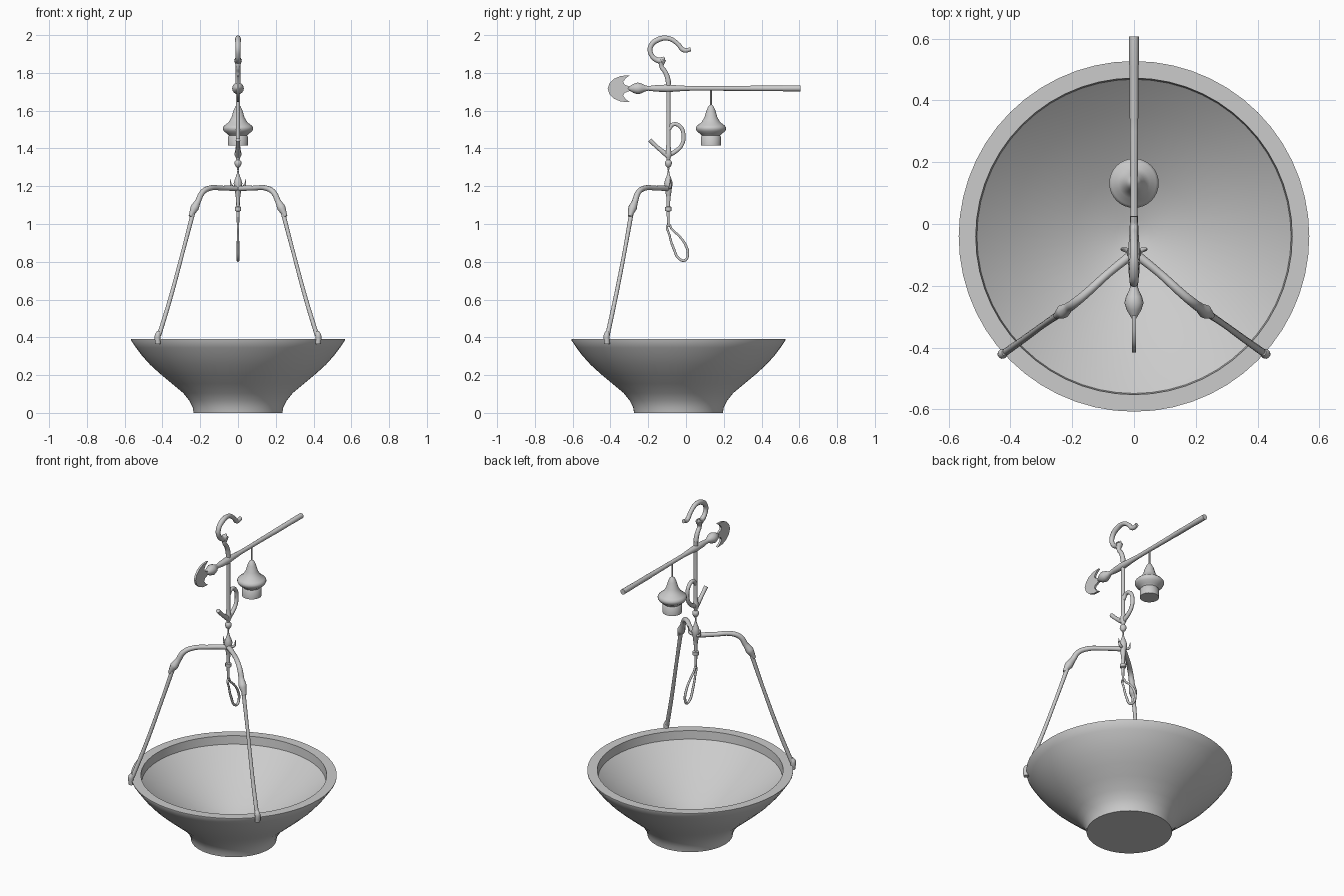
import bpy, bmesh, math
from mathutils import Matrix

PY = -0.093  # y of the hanging post


def finish(name, bm, angle=40):
    bmesh.ops.remove_doubles(bm, verts=bm.verts, dist=1e-5)
    bmesh.ops.recalc_face_normals(bm, faces=bm.faces)
    me = bpy.data.meshes.new(name)
    bm.to_mesh(me)
    bm.free()
    ob = bpy.data.objects.new(name, me)
    bpy.context.collection.objects.link(ob)
    smooth(ob, angle)
    return ob


def smooth(ob, angle=40):
    bpy.ops.object.select_all(action='DESELECT')
    ob.select_set(True)
    bpy.context.view_layer.objects.active = ob
    bpy.ops.object.shade_smooth_by_angle(angle=math.radians(angle))


def lathe(name, profile, loc=(0, 0, 0), segs=24, along_y=False):
    """Revolve (radius, height) points; along_y lays the axis on y."""
    bm = bmesh.new()
    rings = []
    for r, z in profile:
        rings.append([bm.verts.new((r * math.cos(2 * math.pi * i / segs),
                                    r * math.sin(2 * math.pi * i / segs), z)) for i in range(segs)])
    for a, b in zip(rings, rings[1:]):
        for i in range(segs):
            j = (i + 1) % segs
            bm.faces.new((a[i], a[j], b[j], b[i]))
    bm.faces.new(rings[0])
    bm.faces.new(rings[-1])
    m = Matrix.Translation(loc)
    if along_y:
        m = m @ Matrix.Rotation(-math.pi / 2, 4, 'X')
    bmesh.ops.transform(bm, matrix=m, verts=bm.verts)
    return finish(name, bm)


def tube(name, pts, cyclic=False):
    """Smooth tube through (x, y, z, radius) points."""
    cu = bpy.data.curves.new(name, 'CURVE')
    cu.dimensions = '3D'
    cu.bevel_depth = 1.0
    cu.bevel_resolution = 3
    cu.resolution_u = 6
    cu.use_fill_caps = True
    sp = cu.splines.new('BEZIER')
    sp.bezier_points.add(len(pts) - 1)
    sp.use_cyclic_u = cyclic
    for bp, p in zip(sp.bezier_points, pts):
        bp.co = p[:3]
        bp.radius = p[3]
        bp.handle_left_type = bp.handle_right_type = 'AUTO'
    ob = bpy.data.objects.new(name, cu)
    bpy.context.collection.objects.link(ob)
    bpy.ops.object.select_all(action='DESELECT')
    ob.select_set(True)
    bpy.context.view_layer.objects.active = ob
    bpy.ops.object.convert(target='MESH')
    ob = bpy.context.view_layer.objects.active
    smooth(ob)
    return ob


def side_tube(name, pts, cyclic=False):
    """Tube lying in the x = 0 plane, from (y, z, radius)."""
    return tube(name, [(0, y, z, r) for y, z, r in pts], cyclic)


# Bowl with flat rim, short inner wall and conical inside
lathe("bowl", [(.235, 0), (.24, .03), (.258, .065), (.29, .105), (.35, .155), (.41, .205),
               (.465, .255), (.51, .305), (.54, .345), (.567, .385), (.567, .39),
               (.512, .39), (.508, .34), (.4, .25), (.2, .125), (.06, .07), (.002, .06)],
      (0, -.04, 0), 56)

# Top hook and its neck
side_tube("top_hook", [(.025, 1.925, .011), (-.01, 1.92, .013), (-.045, 1.955, .012), (-.09, 1.982, .013),
                       (-.145, 1.977, .015), (-.187, 1.94, .014), (-.183, 1.895, .013),
                       (-.15, 1.867, .015), (-.125, 1.865, .02)])
side_tube("hook_barb", [(-.15, 1.865, .006), (-.13, 1.862, .02), (-.115, 1.885, .003)])
side_tube("hook_neck", [(-.125, 1.87, .02), (-.13, 1.835, .012), (-.11, 1.805, .013),
                        (-.096, 1.765, .014), (PY, 1.72, .012)])

# Post with its joints
lathe("post", [(.004, 1.285), (.006, 1.30), (.013, 1.305), (.019, 1.32), (.017, 1.332), (.009, 1.34),
               (.012, 1.352), (.02, 1.37), (.014, 1.39), (.011, 1.42), (.011, 1.70), (.013, 1.76)],
      (0, PY, 0), 16)

# Side loop and release lever on the post
side_tube("post_loop", [(PY, 1.50, .012), (-.065, 1.528, .011), (-.03, 1.515, .011), (-.013, 1.47, .011),
                        (-.022, 1.42, .011), (-.055, 1.385, .012), (PY, 1.365, .013)])
side_tube("lever", [(-.192, 1.445, .012), (-.15, 1.405, .011), (PY, 1.36, .016)])

# Weighing beam with bulb, lying along y
lathe("beam", [(.004, -.31), (.012, -.298), (.024, -.278), (.031, -.255), (.026, -.235), (.016, -.215),
               (.012, -.20), (.017, -.16), (.02, -.10), (.015, -.03), (.012, .03), (.012, .14),
               (.0135, .30), (.0135, .34), (.0145, .345), (.0145, .51), (.0155, .515), (.0155, .607)],
      (0, 0, 1.718), 16, True)

# Flat crescent blade at the end of the beam
half = [(-.415, 0), (-.405, .028), (-.38, .053), (-.345, .068), (-.296, .071), (-.32, .055),
        (-.333, .036), (-.325, .022), (-.30, .012), (-.27, .01)]
outline = half + [(y, -z) for y, z in reversed(half[1:])]
bm = bmesh.new()
face = bm.faces.new([bm.verts.new((-.006, y, 1.716 + z)) for y, z in outline])
ext = bmesh.ops.extrude_face_region(bm, geom=[face], use_keep_orig=True)
bmesh.ops.translate(bm, vec=(.012, 0, 0), verts=[v for v in ext["geom"] if isinstance(v, bmesh.types.BMVert)])
finish("beam_blade", bm)

# Hanging weight and its wire
lathe("weight", [(.053, 1.415), (.053, 1.462), (.048, 1.468), (.058, 1.478), (.074, 1.49), (.08, 1.502),
                 (.08, 1.512), (.072, 1.522), (.05, 1.538), (.034, 1.565), (.024, 1.60),
                 (.014, 1.622), (.004, 1.632)], (0, .132, 0), 32)
lathe("weight_wire", [(.005, 1.625), (.005, 1.715)], (0, .132, 0), 8)

# Spire hub where the arms meet, with small side spikes
lathe("hub", [(.005, 1.13), (.013, 1.15), (.018, 1.19), (.023, 1.215), (.017, 1.235),
              (.007, 1.262), (.002, 1.292)], (0, PY, 0), 16)

for s, side in ((-1, "left"), (1, "right")):
    tube(side + "_spike", [(0, PY, 1.195, .008), (s * .03, PY + .01, 1.197, .008), (s * .042, PY + .01, 1.238, .001)])
    # Curved shoulder arm ending in a swollen joint
    tube(side + "_arm", [(0, PY, 1.188, .015), (s * .08, -.157, 1.19, .013), (s * .155, -.225, 1.188, .014),
                         (s * .19, -.254, 1.165, .015), (s * .212, -.27, 1.12, .016),
                         (s * .23, -.283, 1.085, .023), (s * .252, -.297, 1.04, .01)])
    # Thin hanger rod down to the rim
    tube(side + "_hanger", [(s * .235, -.287, 1.07, .012), (s * .29, -.324, .86, .01),
                            (s * .36, -.375, .60, .011), (s * .418, -.416, .41, .012)])
    tube(side + "_rim_clip", [(s * .418, -.416, .43, .01), (s * .425, -.42, .41, .016), (s * .424, -.418, .365, .015)])

# Loose strand with a collar and teardrop loop
side_tube("loose_strand", [(PY, 1.18, .015), (PY, 1.12, .01), (PY - .002, 1.06, .008), (PY, .985, .006)])
lathe("strand_collar", [(.008, 1.066), (.017, 1.07), (.017, 1.09), (.008, 1.094)], (0, PY, 0), 12)
side_tube("strand_loop", [(PY, .995, .006), (-.087, .94, .006), (-.065, .87, .007), (-.035, .815, .007),
                          (-.005, .808, .007), (.01, .84, .007), (-.003, .89, .007), (-.035, .935, .006),
                          (-.075, .972, .006)], True)
